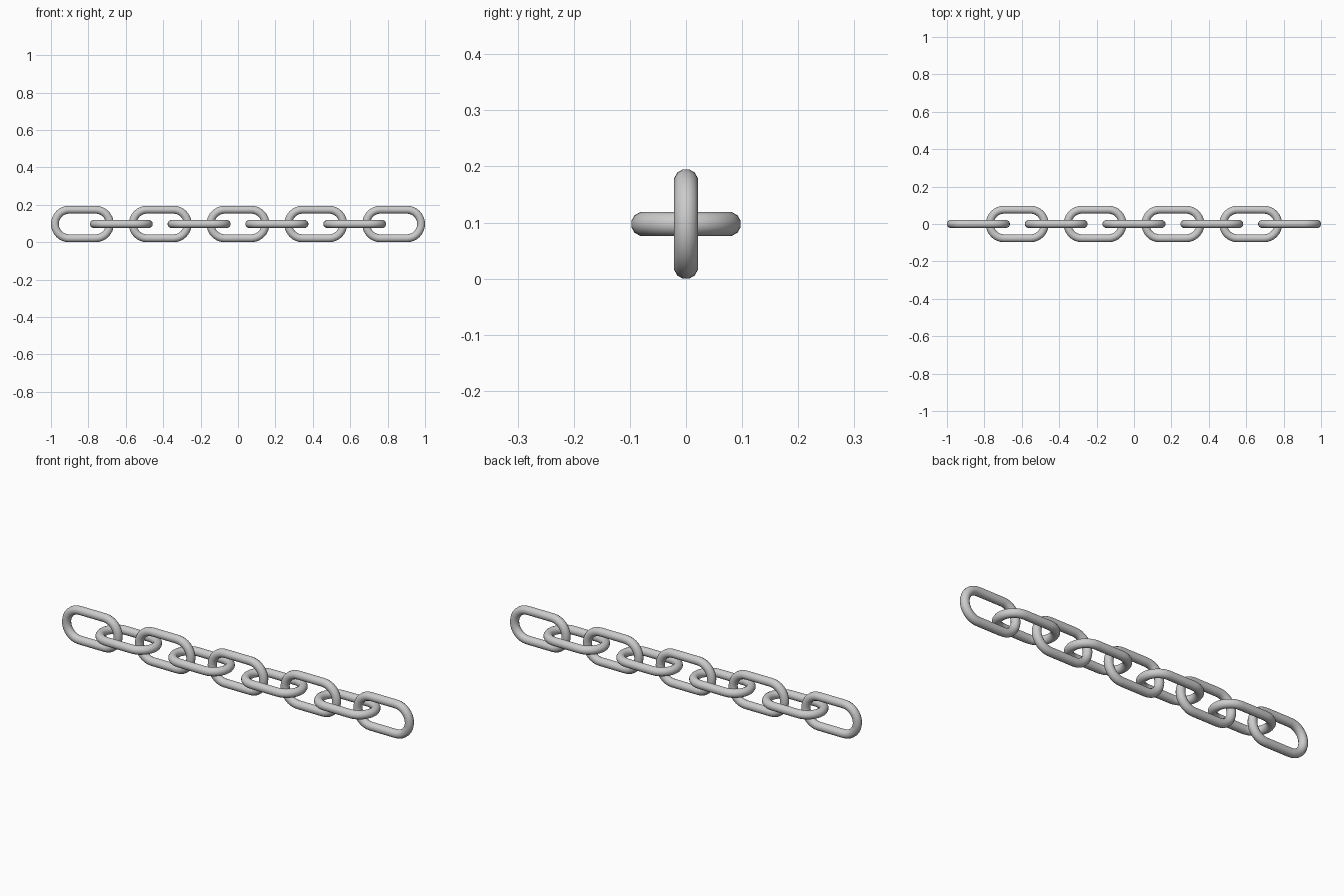
import bpy, bmesh, math

if "Cube" in bpy.data.objects:
    bpy.data.objects.remove(bpy.data.objects["Cube"])

LENGTH, WIDTH, WIRE = 0.336, 0.195, 0.021
PITCH = (2.0 - LENGTH) / 8
BEND = WIDTH / 2 - WIRE
STRAIGHT = LENGTH / 2 - WIDTH / 2
ARC, SIDES = 16, 12


def link_mesh():
    # Round wire swept around a stadium-shaped loop in the XZ plane
    bm = bmesh.new()
    rings = []
    for sign, start in ((1, -math.pi / 2), (-1, math.pi / 2)):
        for i in range(ARC + 1):
            a = start + math.pi * i / ARC
            ring = []
            for j in range(SIDES):
                b = 2 * math.pi * (j + 0.5) / SIDES
                r = BEND + WIRE / math.cos(math.pi / SIDES) * math.cos(b)
                y = WIRE / math.cos(math.pi / SIDES) * math.sin(b)
                ring.append(bm.verts.new((sign * STRAIGHT + r * math.cos(a), y, r * math.sin(a))))
            rings.append(ring)
    for k, ring in enumerate(rings):
        nxt = rings[(k + 1) % len(rings)]
        for j in range(SIDES):
            m = (j + 1) % SIDES
            bm.faces.new((ring[j], ring[m], nxt[m], nxt[j]))
    bmesh.ops.recalc_face_normals(bm, faces=bm.faces)
    for f in bm.faces:
        f.smooth = True
    mesh = bpy.data.meshes.new("chain_link")
    bm.to_mesh(mesh)
    bm.free()
    return mesh


# Nine links, alternately upright and flat
mesh = link_mesh()
for n in range(9):
    link = bpy.data.objects.new(f"chain_link_{n + 1}", mesh)
    link.location = ((n - 4) * PITCH, 0, WIDTH / 2)
    link.rotation_euler.x = math.pi / 2 * (n % 2)
    bpy.context.collection.objects.link(link)
